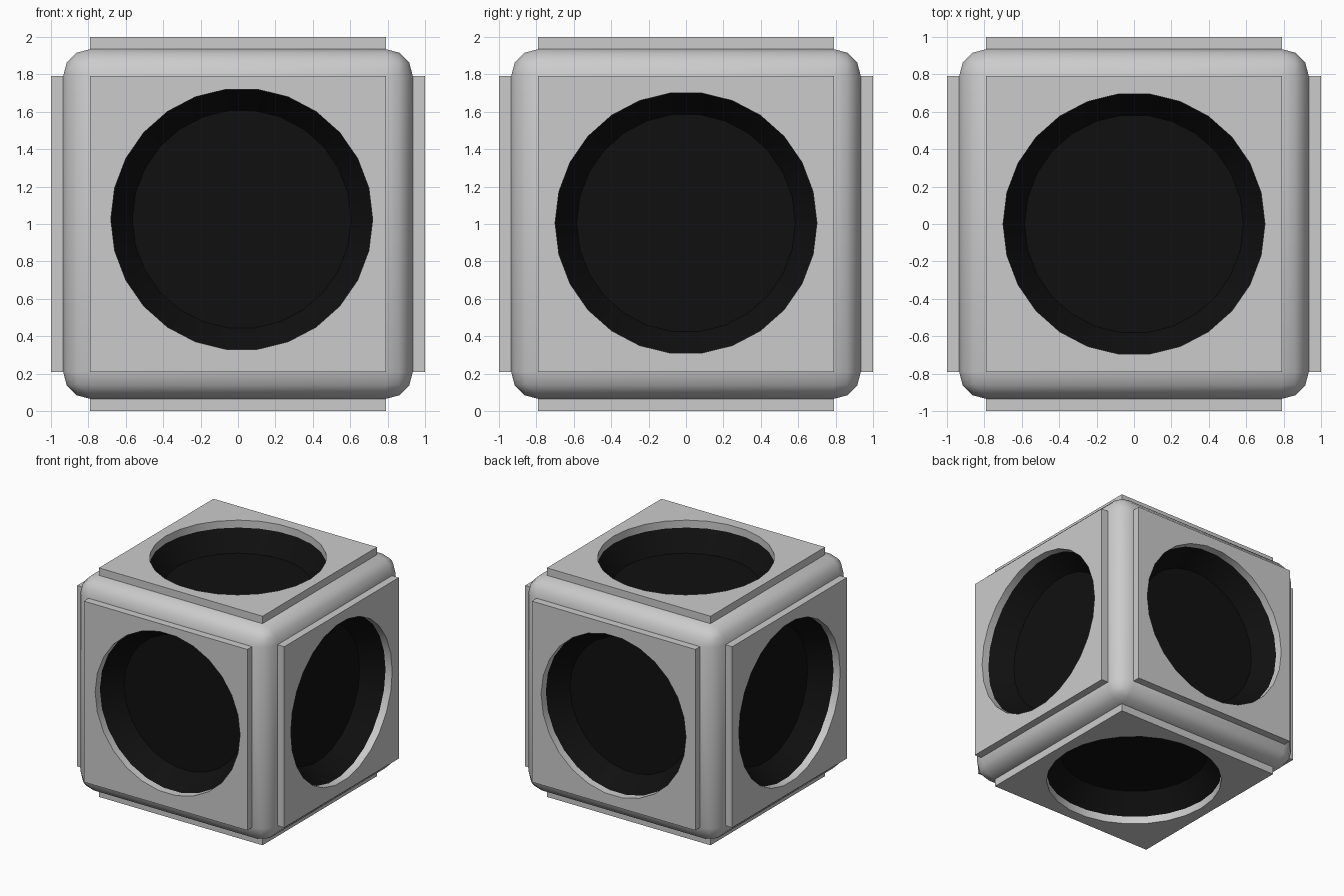
import bpy, bmesh, math
from mathutils import Matrix, Vector

if "Cube" in bpy.data.objects:
    bpy.data.objects.remove(bpy.data.objects["Cube"])

BODY = 0.935     # half width of the rounded block
PLATE = 0.79     # half width of each face plate
HOLE = 0.70      # radius of the round openings
FLOOR = 0.585    # radius of the recessed floor
SIDES = 26
CENTRE = Matrix.Translation((0, 0, 1))

black = bpy.data.materials.new("dark_recess")
black.diffuse_color = (0.005, 0.005, 0.005, 1)
black.use_nodes = True
black.node_tree.nodes["Principled BSDF"].inputs["Base Color"].default_value = black.diffuse_color


def finish(bm, name, matrix, material=None, angle=35):
    bm.transform(matrix)
    mesh = bpy.data.meshes.new(name)
    bm.to_mesh(mesh)
    bm.free()
    obj = bpy.data.objects.new(name, mesh)
    bpy.context.collection.objects.link(obj)
    if material:
        mesh.materials.append(material)
    bpy.ops.object.select_all(action='DESELECT')
    obj.select_set(True)
    bpy.context.view_layer.objects.active = obj
    bpy.ops.object.shade_smooth_by_angle(angle=math.radians(angle))
    return obj


def ring(bm, radius, z, off):
    return [bm.verts.new((off[0] + radius * math.cos(2 * math.pi * i / SIDES),
                          off[1] + radius * math.sin(2 * math.pi * i / SIDES), z))
            for i in range(SIDES)]


def loop_edges(bm, verts):
    return [bm.edges.new((verts[i - 1], verts[i])) for i in range(len(verts))]


# Rounded block, open where the plates sit
def make_body():
    bm = bmesh.new()
    bmesh.ops.create_cube(bm, size=2 * BODY)
    bmesh.ops.bevel(bm, geom=bm.edges[:], offset=BODY - PLATE, segments=3,
                    profile=0.5, affect='EDGES')
    flats = [f for f in bm.faces if f.calc_area() > 1.5]
    bmesh.ops.delete(bm, geom=flats, context='FACES_ONLY')
    finish(bm, "rounded_body", CENTRE)


# Square plate with a round opening
def make_plate(name, matrix, off):
    bm = bmesh.new()
    square = [bm.verts.new((x * PLATE, y * PLATE, 1))
              for x, y in ((-1, -1), (1, -1), (1, 1), (-1, 1))]
    edges = loop_edges(bm, square) + loop_edges(bm, ring(bm, HOLE, 1, off))
    bmesh.ops.triangle_fill(bm, edges=edges, use_beauty=True, normal=(0, 0, 1))
    ext = bmesh.ops.extrude_face_region(bm, geom=bm.faces[:], use_keep_orig=True)
    moved = [g for g in ext["geom"] if isinstance(g, bmesh.types.BMVert)]
    bmesh.ops.translate(bm, verts=moved, vec=(0, 0, BODY - 1))
    bmesh.ops.recalc_face_normals(bm, faces=bm.faces[:])
    finish(bm, name, matrix)


# Dark tapered dish behind the opening
def make_recess(name, matrix, off):
    bm = bmesh.new()
    rim, floor = ring(bm, HOLE, BODY, off), ring(bm, FLOOR, 0.765, off)
    for i in range(SIDES):
        bm.faces.new((rim[i], rim[i - 1], floor[i - 1], floor[i]))
    bm.faces.new(floor)
    bmesh.ops.recalc_face_normals(bm, faces=bm.faces[:])
    bm.faces.ensure_lookup_table()
    if bm.faces[-1].normal.z < 0:
        bmesh.ops.reverse_faces(bm, faces=bm.faces[:])
    finish(bm, name, matrix, black)


make_body()

# One plate and dish per side: local x, local y, outward direction, hole offset
X, Y, Z = Vector((1, 0, 0)), Vector((0, 1, 0)), Vector((0, 0, 1))
sides = {
    "front": (X, Z, -Y, (0.02, 0.025)),
    "back": (-X, Z, Y, (0, 0)),
    "right": (Y, Z, X, (0, 0.005)),
    "left": (-Y, Z, -X, (0, 0)),
    "top": (X, Y, Z, (0, 0)),
    "bottom": (X, -Y, -Z, (0, 0)),
}
for side, (u, v, n, off) in sides.items():
    matrix = CENTRE @ Matrix((u, v, n)).transposed().to_4x4()
    make_plate(side + "_plate", matrix, off)
    make_recess(side + "_recess", matrix, off)
